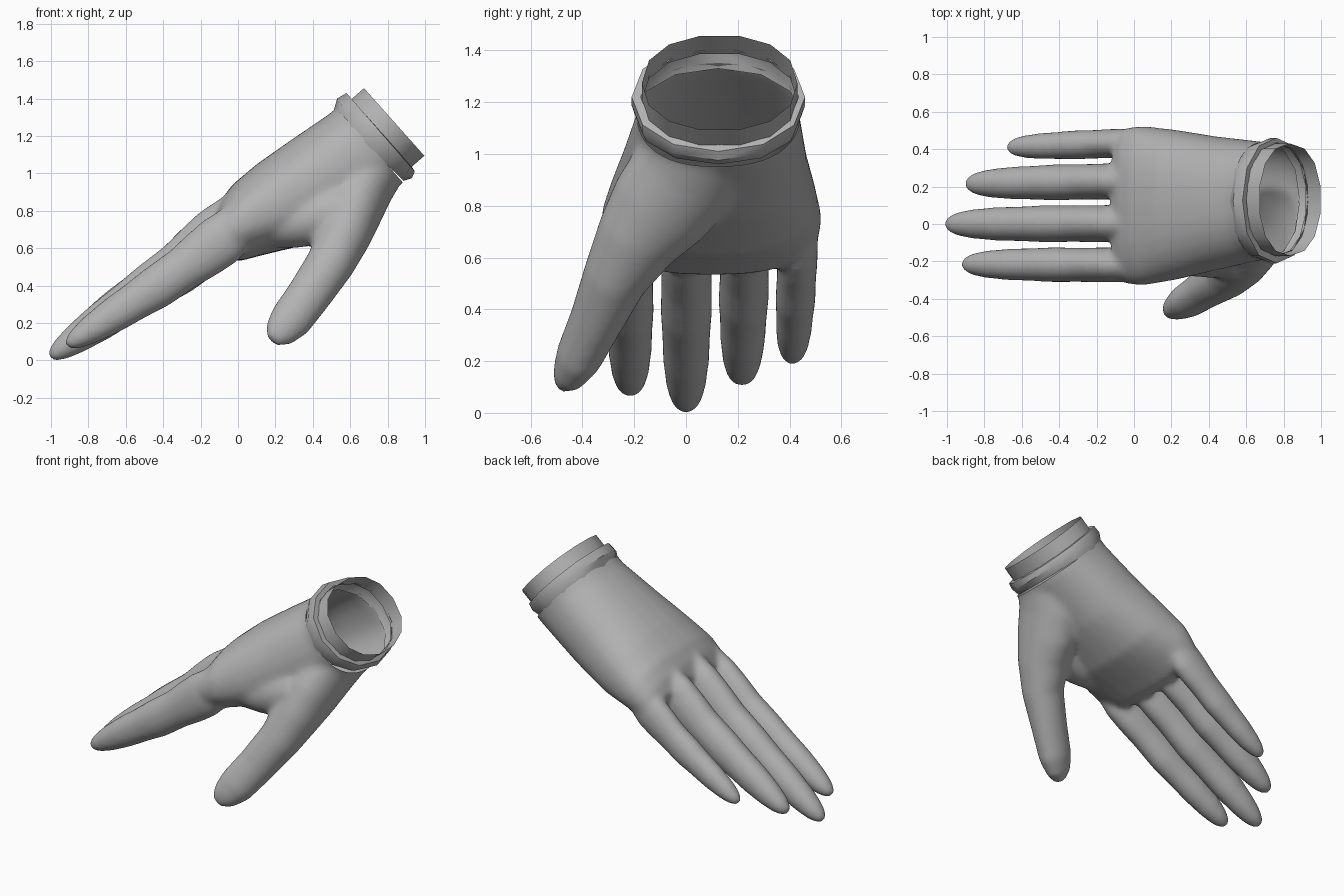
import bpy, bmesh, math
from mathutils import Vector

cube = bpy.data.objects.get("Cube")
if cube:
    bpy.data.objects.remove(cube, do_unlink=True)

grey = bpy.data.materials.new("glove_grey")
grey.use_nodes = True
grey.diffuse_color = (0.45, 0.45, 0.45, 1)
grey.node_tree.nodes["Principled BSDF"].inputs["Base Color"].default_value = grey.diffuse_color


def loft(bm, rings, sides=28, power=2.0, caps=True):
    """Skin rings given as (centre, half width vector, half height vector)."""
    loops = []
    for c, u, v in rings:
        loop = []
        for i in range(sides):
            a = math.tau * i / sides
            cu, sv = math.cos(a), math.sin(a)
            x = math.copysign(abs(cu) ** (2 / power), cu)
            y = math.copysign(abs(sv) ** (2 / power), sv)
            loop.append(bm.verts.new(c + u * x + v * y))
        loops.append(loop)
    for a, b in zip(loops, loops[1:]):
        for i in range(sides):
            j = (i + 1) % sides
            bm.faces.new((a[i], a[j], b[j], b[i]))
    if caps:
        bm.faces.new(loops[0][::-1])
        bm.faces.new(loops[-1])


def section(x1, z1, x2, z2, y1, y2):
    """Ring from its back-of-hand point, palm-side point and y range."""
    top, low = Vector((x1, 0, z1)), Vector((x2, 0, z2))
    return ((top + low) / 2 + Vector((0, (y1 + y2) / 2, 0)),
            Vector((0, (y2 - y1) / 2, 0)), (top - low) / 2)


def tube_rings(points):
    """Rings square to a path of (centre, y radius, normal radius)."""
    points = [(Vector(c), ry, rn) for c, ry, rn in points]
    rings = []
    for i, (c, ry, rn) in enumerate(points):
        t = (points[min(i + 1, len(points) - 1)][0] - points[max(i - 1, 0)][0]).normalized()
        n = t.cross(Vector((0, 1, 0))).normalized()
        rings.append((c, n.cross(t) * ry, n * rn))
    return rings


def finish(name, bm, angle):
    bmesh.ops.recalc_face_normals(bm, faces=bm.faces)
    mesh = bpy.data.meshes.new(name)
    bm.to_mesh(mesh)
    bm.free()
    mesh.materials.append(grey)
    obj = bpy.data.objects.new(name, mesh)
    bpy.context.collection.objects.link(obj)
    bpy.ops.object.select_all(action="DESELECT")
    bpy.context.view_layer.objects.active = obj
    obj.select_set(True)
    bpy.ops.object.shade_smooth_by_angle(angle=math.radians(angle))
    return obj


hand = bmesh.new()

# Palm, from wrist to knuckles
loft(hand, [section(*s) for s in (
    (0.57, 1.39, 0.945, 1.01, -0.19, 0.44),
    (0.49, 1.32, 0.87, 0.94, -0.19, 0.44),
    (0.27, 1.17, 0.58, 0.74, -0.25, 0.47),
    (0.10, 1.05, 0.33, 0.61, -0.30, 0.505),
    (-0.03, 0.94, 0.12, 0.56, -0.33, 0.525),
    (-0.09, 0.86, 0.01, 0.53, -0.32, 0.515),
    (-0.13, 0.77, -0.06, 0.54, -0.29, 0.48))], power=2.3)

# Fingers: position along, width, depth and lift, swelling at knuckle and joints
profile = ((-0.12, 0.06, 0.08, 0.075), (0, 0.085, 0.13, 0.05), (0.12, 0.1, 0.153, 0.028),
           (0.22, 0.1, 0.145, 0.018), (0.33, 0.098, 0.128, 0.008), (0.48, 0.1, 0.126, 0),
           (0.6, 0.094, 0.112, 0), (0.74, 0.09, 0.102, 0), (0.86, 0.079, 0.083, 0),
           (0.94, 0.063, 0.061, 0), (0.98, 0.043, 0.04, 0), (1, 0.02, 0.018, 0))
for base, tip, size in (
        ((0.02, -0.22, 0.685), (-0.92, -0.215, 0.078), 0.94),
        ((0.02, 0.002, 0.74), (-1.008, 0.0, 0.015), 1.0),
        ((0.02, 0.23, 0.73), (-0.90, 0.215, 0.12), 0.97),
        ((0.03, 0.435, 0.67), (-0.68, 0.41, 0.2), 0.79)):
    base, tip = Vector(base), Vector(tip)
    loft(hand, tube_rings([(base.lerp(tip, t) + Vector((0, 0, lift)), ry * size, rn * size)
                           for t, ry, rn, lift in profile]))

# Thumb with its mound
loft(hand, tube_rings((
    ((0.73, 0.08, 1.06), 0.22, 0.18),
    ((0.66, 0.0, 0.92), 0.22, 0.17),
    ((0.61, -0.10, 0.79), 0.205, 0.16),
    ((0.565, -0.19, 0.67), 0.165, 0.147),
    ((0.495, -0.275, 0.52), 0.127, 0.13),
    ((0.38, -0.35, 0.35), 0.103, 0.12),
    ((0.28, -0.415, 0.215), 0.09, 0.115),
    ((0.22, -0.455, 0.145), 0.065, 0.088),
    ((0.185, -0.487, 0.105), 0.03, 0.042))))

# Web of skin between thumb and palm
loft(hand, tube_rings((
    ((0.02, -0.13, 0.75), 0.10, 0.08),
    ((0.15, -0.13, 0.74), 0.14, 0.135),
    ((0.30, -0.13, 0.74), 0.15, 0.14),
    ((0.44, -0.14, 0.77), 0.15, 0.15),
    ((0.58, -0.15, 0.80), 0.15, 0.15))))

# Fuse the solids into one skin
glove = finish("glove_hand", hand, 60)
fuse = glove.modifiers.new("fuse", "REMESH")
fuse.mode, fuse.voxel_size = "VOXEL", 0.011
relax = glove.modifiers.new("relax", "SMOOTH")
relax.factor, relax.iterations = 0.5, 40
for mod in (fuse.name, relax.name):
    bpy.ops.object.modifier_apply(modifier=mod)

# Open the wrist
skin = bmesh.new()
skin.from_mesh(glove.data)
bmesh.ops.bisect_plane(skin, geom=skin.verts[:] + skin.edges[:] + skin.faces[:],
                       plane_co=(0.70, 0, 1.155), plane_no=(0.746, 0, 0.665), clear_outer=True)
skin.to_mesh(glove.data)
skin.free()
glove.data.materials.clear()
glove.data.materials.append(grey)
bpy.ops.object.shade_smooth_by_angle(angle=math.radians(60))

# Flared collar at the wrist, turning in to meet the cuff
collar = bmesh.new()
loft(collar, [section(*s) for s in (
    (0.51, 1.33, 0.885, 0.96, -0.195, 0.445),
    (0.53, 1.40, 0.93, 0.975, -0.21, 0.46),
    (0.58, 1.43, 0.945, 1.01, -0.21, 0.46),
    (0.60, 1.405, 0.93, 1.035, -0.175, 0.435))], sides=12, power=2.1, caps=False)
finish("wrist_collar", collar, 35)

# Open cuff tube above the collar
cuff = bmesh.new()
loft(cuff, [section(*s) for s in (
    (0.59, 1.39, 0.92, 1.02, -0.17, 0.43),
    (0.67, 1.46, 1.0, 1.09, -0.17, 0.43))], sides=14, power=2.2, caps=False)
finish("cuff", cuff, 40)
